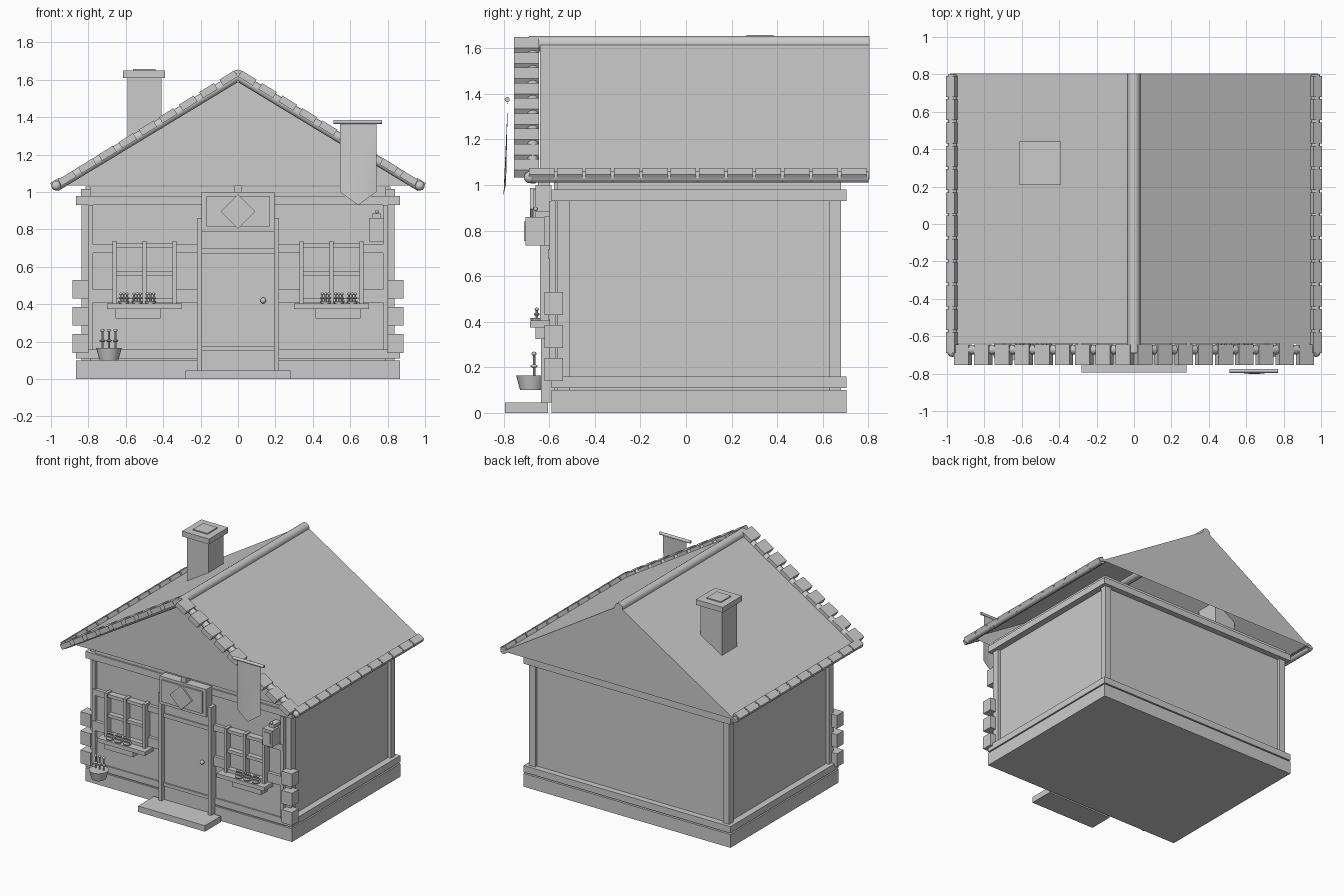
import bpy, math
from mathutils import Vector

if "Cube" in bpy.data.objects:
    bpy.data.objects.remove(bpy.data.objects["Cube"])

def mesh(name, verts, faces):
    me = bpy.data.meshes.new(name)
    me.from_pydata(verts, [], faces)
    ob = bpy.data.objects.new(name, me)
    bpy.context.collection.objects.link(ob)
    return ob

def box(name, x0, x1, y0, y1, z0, z1, rot=0):
    """Box from its limits, optionally turned about y."""
    cx, cy, cz = (x0 + x1) / 2, (y0 + y1) / 2, (z0 + z1) / 2
    a, b, c = abs(x1 - x0) / 2, abs(y1 - y0) / 2, abs(z1 - z0) / 2
    v = [(i * a, j * b, k * c) for i in (-1, 1) for j in (-1, 1) for k in (-1, 1)]
    ob = mesh(name, v, [(0, 1, 3, 2), (4, 6, 7, 5), (0, 4, 5, 1),
                        (2, 3, 7, 6), (0, 2, 6, 4), (1, 5, 7, 3)])
    ob.location = (cx, cy, cz)
    ob.rotation_euler.y = rot
    return ob

def smooth(ob):
    bpy.ops.object.shade_smooth_by_angle()
    return ob

def rod(name, p, q, r, r2=None, n=16):
    """Round bar or cone between two points."""
    p, q = Vector(p), Vector(q)
    d = q - p
    bpy.ops.mesh.primitive_cone_add(vertices=n, radius1=r, radius2=r if r2 is None else r2,
                                    depth=d.length, location=(p + q) / 2,
                                    rotation=d.to_track_quat('Z', 'Y').to_euler())
    bpy.context.object.name = name
    return smooth(bpy.context.object)

def ball(name, c, r, scale=(1, 1, 1)):
    bpy.ops.mesh.primitive_uv_sphere_add(segments=12, ring_count=8, radius=r, location=c)
    ob = bpy.context.object
    ob.name, ob.scale = name, scale
    return smooth(ob)

# Base and walls
box("foundation", -.865, .865, -.59, .705, 0, .1)
box("walls", -.815, .815, -.545, .66, .1, 1.03)
box("front_wall_panel", -.79, .79, -.58, -.54, .1, 1.03)
for s in (-1, 1):
    for y0, y1 in ((-.565, -.51), (.63, .68)):
        box("corner_post", s * .785, s * .838, y0, y1, .1, 1.01)
    for z0, z1, o in ((.11, .16, .865), (.93, .98, .865), (.98, 1.015, .84)):
        box("side_rail", s * .8, s * o, o - .865 and -.565 or -.59, .68 if o < .86 else .705, z0, z1)
    for i in range(3):
        z = .14 + .145 * i
        box("corner_stone", s * .8, s * .885, -.62, -.54, z, z + .1)
for z0, z1, o in ((.11, .16, .025), (.93, .98, .025), (.98, 1.015, 0)):
    box("back_rail", -.84, .84, .65, .68 + o, z0, z1)
    box("front_rail", -.84, .84, -.565 - o, -.54, z0, z1)

# Roof shell with both gable ends, open underneath
SL = .62
ANG = math.atan(SL)
prof = [(-.985, 1.025), (0, 1.635), (.985, 1.025), (.93, 1.035), (-.93, 1.035)]
rv = [(x, y, z) for y in (-.64, .805) for x, z in prof]
mesh("roof", rv, [(0, 4, 3, 2, 1), (5, 6, 7, 8, 9), (0, 1, 6, 5), (1, 2, 7, 6),
                  (2, 3, 8, 7), (4, 0, 5, 9)])
rod("ridge_roll", (0, -.69, 1.62), (0, .805, 1.62), .034)
for s in (-1, 1):
    rod("eave_roll", (s * .97, -.69, 1.035), (s * .97, .8, 1.035), .024)
    rod("rake_roll", (s * .975, -.672, 1.028), (0, -.672, 1.618), .026)
    ball("eave_end", (s * .972, -.685, 1.034), .026)
    # Edge tiles on the front rake and along the eaves
    for i in range(9):
        x = .05 + .108 * i
        z = 1.64 - SL * x
        box("rake_tile", s * x - .046, s * x + .046, -.755, -.645, z - .019, z + .019, s * ANG)
    for i in range(12):
        y = -.69 + .1245 * i
        box("eave_tile", s * .972 - .027, s * .972 + .027, y, y + .112, 1.028, 1.064, s * ANG)

# Chimney
box("chimney", -.59, -.41, .235, .415, 1.15, 1.61)
box("chimney_cap", -.615, -.39, .21, .44, 1.61, 1.65)
box("chimney_vent", -.562, -.442, .265, .385, 1.65, 1.658)

# Door, jambs, step and hanging sign
box("step", -.28, .28, -.795, -.605, 0, .045)
box("door", -.195, .195, -.605, -.57, .045, .8)
for z0, z1 in ((.15, .175), (.67, .7)):
    box("door_rail", -.195, .195, -.615, -.6, z0, z1)
for s in (-1, 1):
    box("door_jamb", s * .193, s * .22, -.637, -.57, .045, .86)
ball("door_knob", (.135, -.622, .42), .016)
box("sign_board", -.195, .195, -.66, -.59, .79, 1.0)
box("sign_panel", -.168, .168, -.672, -.65, .815, .98)
box("sign_diamond", -.065, .065, -.684, -.66, .83, .96, math.pi / 4)
box("sign_hanger", -.022, .022, -.65, -.6, .99, 1.035)

# Flowers: stems with two knobs
def flowers(x, y, z, h, gap, r):
    for i in (-1, 0, 1):
        rod("flower_stem", (x + i * gap, y, z), (x + i * gap, y, z + h), r * .5, n=8)
        ball("flower_head", (x + i * gap, y, z + h), r, (1, 1, .8))
        ball("flower_leaf", (x + i * gap, y, z + h * .45), r * 1.4, (1, 1, .5))

# Windows with cross rails, sills, boxes and small pots
for s in (-1, 1):
    box("window_glass", s * .34, s * .66, -.59, -.57, .41, .72)
    for x in (.34, .5, .66):
        box("window_post", s * x - .011, s * x + .011, -.64, -.575, .405, .737)
    for z in (.565, .715, .418):
        box("window_bar", s * .335, s * .665, -.628, -.575, z - .012, z + .012)
    for z0, z1 in ((.675, .72), (.41, .48)):
        box("wall_rail_outer", s * .66, s * .8, -.605, -.57, z0, z1)
        box("wall_rail_inner", s * .22, s * .34, -.605, -.57, z0, z1)
    box("wall_stile", s * .775, s * .8, -.6, -.57, .155, .93)
    box("window_sill", s * .3, s * .7, -.685, -.575, .375, .405)
    box("sill_bracket", s * .415, s * .655, -.66, -.575, .325, .376)
    for i in range(3):
        x = s * (.468 + .071 * i)
        rod("small_pot", (x, -.655, .392), (x, -.655, .417), .02, .03)
        flowers(x, -.655, .415, .04, .017, .009)

# Large flower pot on the front wall
rod("large_pot", (-.69, -.678, .1), (-.69, -.678, .165), .05, .068, 24)
flowers(-.69, -.667, .16, .1, .035, .011)

# Wall lantern
box("lantern", .7, .78, -.705, -.62, .735, .86)
box("lantern_pane", .715, .765, -.712, -.7, .755, .84)
box("lantern_bracket", .72, .765, -.66, -.57, .86, .885)
ball("lantern_knob", (.742, -.66, .895), .01)

# Banner on a bar, bowed outward and pointed at the bottom
rod("banner_bar", (.51, -.785, 1.375), (.77, -.785, 1.375), .011)
cols, rows, bv, bf = 9, 6, [], []
for j in range(rows):
    for i in range(cols):
        u, t = i / (cols - 1) * 2 - 1, j / (rows - 1)
        bottom = .93 + .07 * abs(u)
        bv.append((.6425 + .0975 * u, -.782 - .02 * t + .012 * u * u * t,
                   1.37 + (bottom - 1.37) * t))
for j in range(rows - 1):
    for i in range(cols - 1):
        a = j * cols + i
        bf.append((a, a + cols, a + cols + 1, a + 1))
mesh("banner_cloth", bv, bf)
